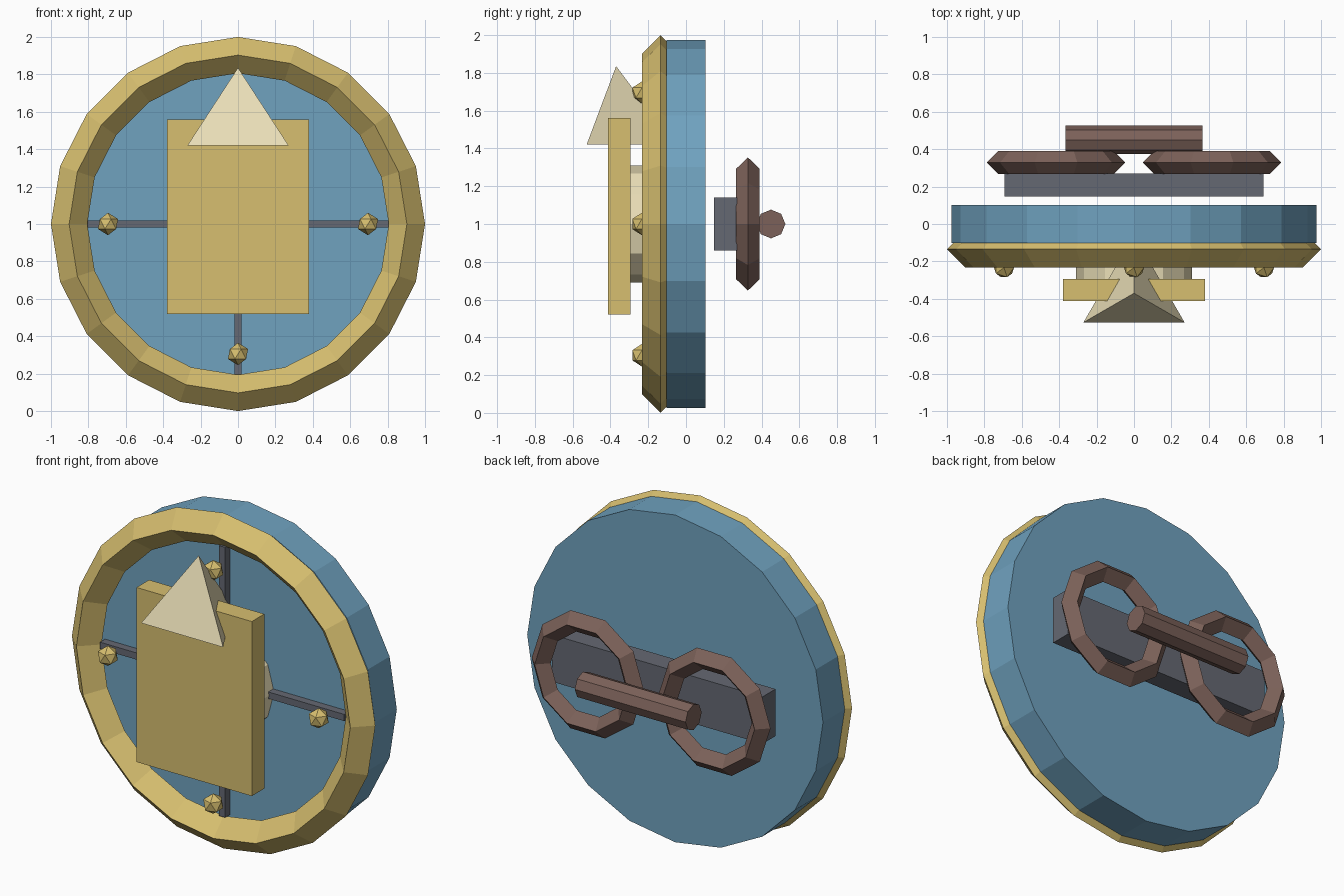
import bpy
from math import pi

if "Cube" in bpy.data.objects:
    bpy.data.objects.remove(bpy.data.objects["Cube"])


def mat(name, rgb):
    m = bpy.data.materials.new(name)
    m.diffuse_color = (*rgb, 1)
    m.use_nodes = True
    m.node_tree.nodes["Principled BSDF"].inputs["Base Color"].default_value = m.diffuse_color
    return m


BLUE = mat("blue_paint", (0.16, 0.36, 0.52))
GOLD = mat("gold", (0.68, 0.52, 0.16))
CREAM = mat("cream", (0.83, 0.74, 0.48))
STEEL = mat("steel", (0.13, 0.14, 0.17))
LEATHER = mat("leather", (0.20, 0.12, 0.10))
FACE_Y = (pi / 2, 0, 0)
FACE_X = (0, pi / 2, 0)


def finish(name, material):
    ob = bpy.context.object
    ob.name = name
    ob.data.materials.append(material)
    return ob


def box(name, material, x, y, z):
    """Box from (min, max) ranges on each axis."""
    ranges = (x, y, z)
    bpy.ops.mesh.primitive_cube_add(size=1, location=[(a + b) / 2 for a, b in ranges])
    ob = finish(name, material)
    ob.scale = [b - a for a, b in ranges]
    return ob


def cylinder(name, material, sides, radius, depth, loc, rot):
    bpy.ops.mesh.primitive_cylinder_add(vertices=sides, radius=radius, depth=depth,
                                        location=loc, rotation=rot)
    return finish(name, material)


def ring(name, material, sides, major, minor, loc):
    """Faceted ring with a diamond cross-section, facing the front."""
    bpy.ops.mesh.primitive_torus_add(major_segments=sides, minor_segments=4,
                                     major_radius=major, minor_radius=minor,
                                     location=loc, rotation=FACE_Y)
    return finish(name, material)


# Shield disc and raised rim
cylinder("shield_body", BLUE, 20, 0.975, 0.205, (0, 0, 1), FACE_Y)
ring("rim", GOLD, 20, 0.903, 0.097, (0, -0.135, 1))

# Crossed reinforcing bars
box("horizontal_bar", STEEL, (-0.805, 0.805), (-0.15, -0.09), (0.98, 1.02))
box("vertical_bar", STEEL, (-0.02, 0.02), (-0.15, -0.09), (0.195, 1.805))

# Central boss and emblem plate
cylinder("boss", CREAM, 12, 0.31, 0.22, (0, -0.2, 1), FACE_Y)
box("front_plate", GOLD, (-0.38, 0.38), (-0.413, -0.295), (0.52, 1.56))

# Three-sided crest spike
bpy.ops.mesh.primitive_cone_add(vertices=3, radius1=0.312, depth=0.415,
                                location=(0, -0.37, 1.628))
finish("crest_spike", CREAM)

# Studs on the bar ends
for i, (x, z) in enumerate([(0.695, 0), (0, 0.695), (-0.695, 0), (0, -0.695)]):
    bpy.ops.mesh.primitive_ico_sphere_add(subdivisions=1, radius=0.06,
                                          location=(x, -0.233, 1 + z))
    finish(f"stud_{i + 1}", GOLD)

# Back mount, strap rings and grip
box("back_mount", STEEL, (-0.693, 0.693), (0.147, 0.27), (0.86, 1.14))
for side, label in ((-1, "left"), (1, "right")):
    ring(f"strap_ring_{label}", LEATHER, 10, 0.308, 0.062, (side * 0.417, 0.328, 1))
cylinder("grip", LEATHER, 8, 0.076, 0.73, (0, 0.45, 1), FACE_X)
